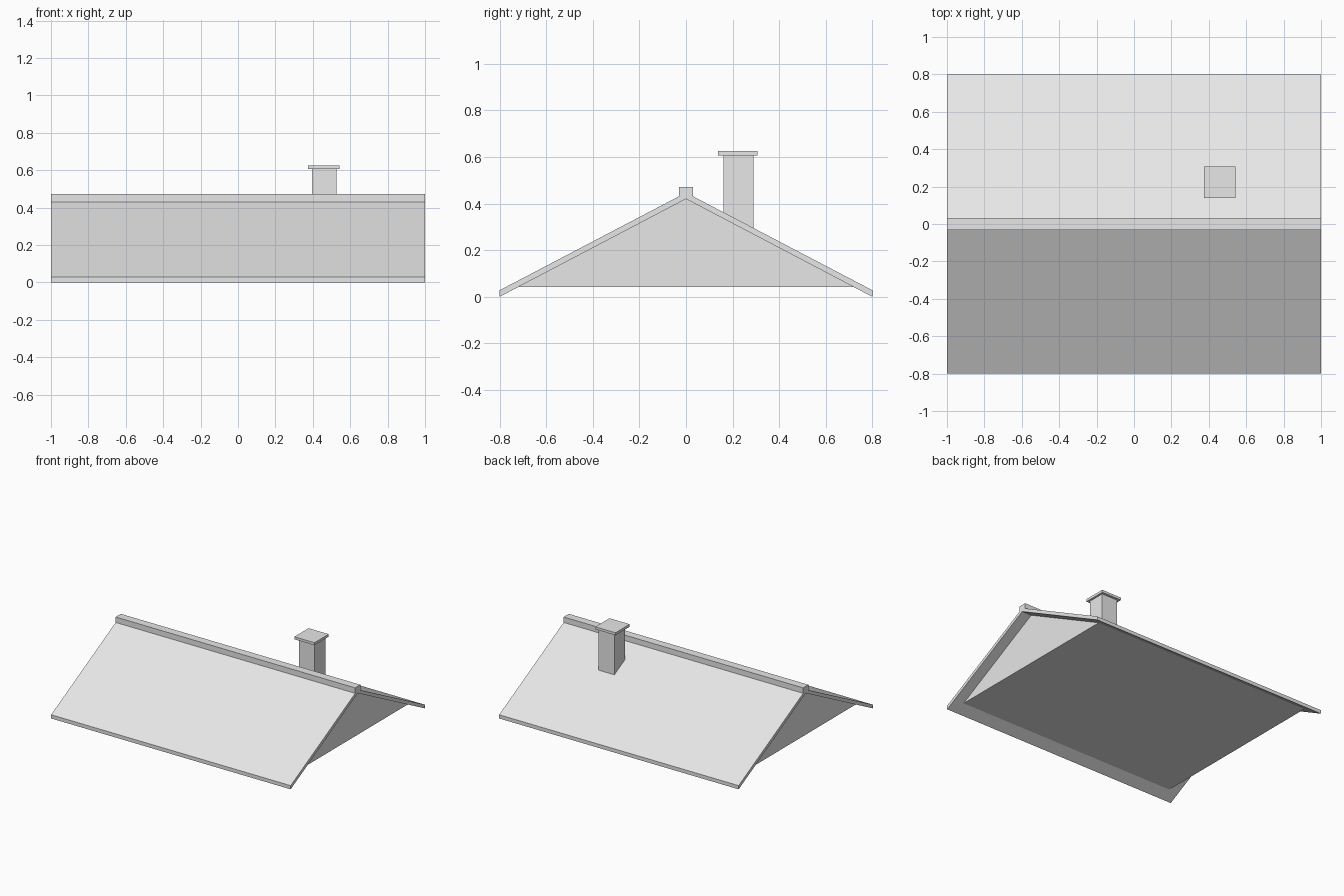
import bpy
import bmesh

cube = bpy.data.objects.get("Cube")
if cube:
    bpy.data.objects.remove(cube, do_unlink=True)

# Single plain colour
grey = bpy.data.materials.new("light_grey")
grey.use_nodes = True
grey.diffuse_color = (0.8, 0.8, 0.8, 1)
grey.node_tree.nodes["Principled BSDF"].inputs["Base Color"].default_value = (0.8, 0.8, 0.8, 1)


def extrude_profile(name, profile, x0, x1):
    """Extrude a closed (y, z) profile along x."""
    bm = bmesh.new()
    face = bm.faces.new([bm.verts.new((x0, y, z)) for y, z in profile])
    result = bmesh.ops.extrude_face_region(bm, geom=[face])
    moved = [v for v in result["geom"] if isinstance(v, bmesh.types.BMVert)]
    bmesh.ops.translate(bm, verts=moved, vec=(x1 - x0, 0, 0))
    bmesh.ops.recalc_face_normals(bm, faces=bm.faces)
    mesh = bpy.data.meshes.new(name)
    bm.to_mesh(mesh)
    bm.free()
    mesh.materials.append(grey)
    obj = bpy.data.objects.new(name, mesh)
    bpy.context.collection.objects.link(obj)
    return obj


def box(name, x, y, z):
    """Box from (min, max) pairs on each axis."""
    return extrude_profile(name, [(y[0], z[0]), (y[1], z[0]), (y[1], z[1]), (y[0], z[1])], *x)


HALF_LENGTH, EAVE_Y = 1.0, 0.8
UNDER_APEX, TOP_APEX, EAVE_TOP = 0.42, 0.447, 0.028

# Roof slabs meeting at the ridge
extrude_profile("roof_slabs",
                [(-EAVE_Y, 0), (0, UNDER_APEX), (EAVE_Y, 0),
                 (EAVE_Y, EAVE_TOP), (0, TOP_APEX), (-EAVE_Y, EAVE_TOP)],
                -HALF_LENGTH, HALF_LENGTH)

# Closed attic body with gable ends set in from the roof edges
BASE_Z = 0.042
base_y = EAVE_Y * (1 - BASE_Z / UNDER_APEX)
extrude_profile("attic_gables", [(-base_y, BASE_Z), (base_y, BASE_Z), (0, UNDER_APEX)], -0.92, 0.92)

# Ridge beam
box("ridge_cap", (-HALF_LENGTH, HALF_LENGTH), (-0.031, 0.031), (0.425, 0.472))

# Chimney on the back slope
box("chimney_stack", (0.396, 0.527), (0.161, 0.289), (0.25, 0.607))
box("chimney_cap", (0.374, 0.542), (0.138, 0.307), (0.607, 0.626))
